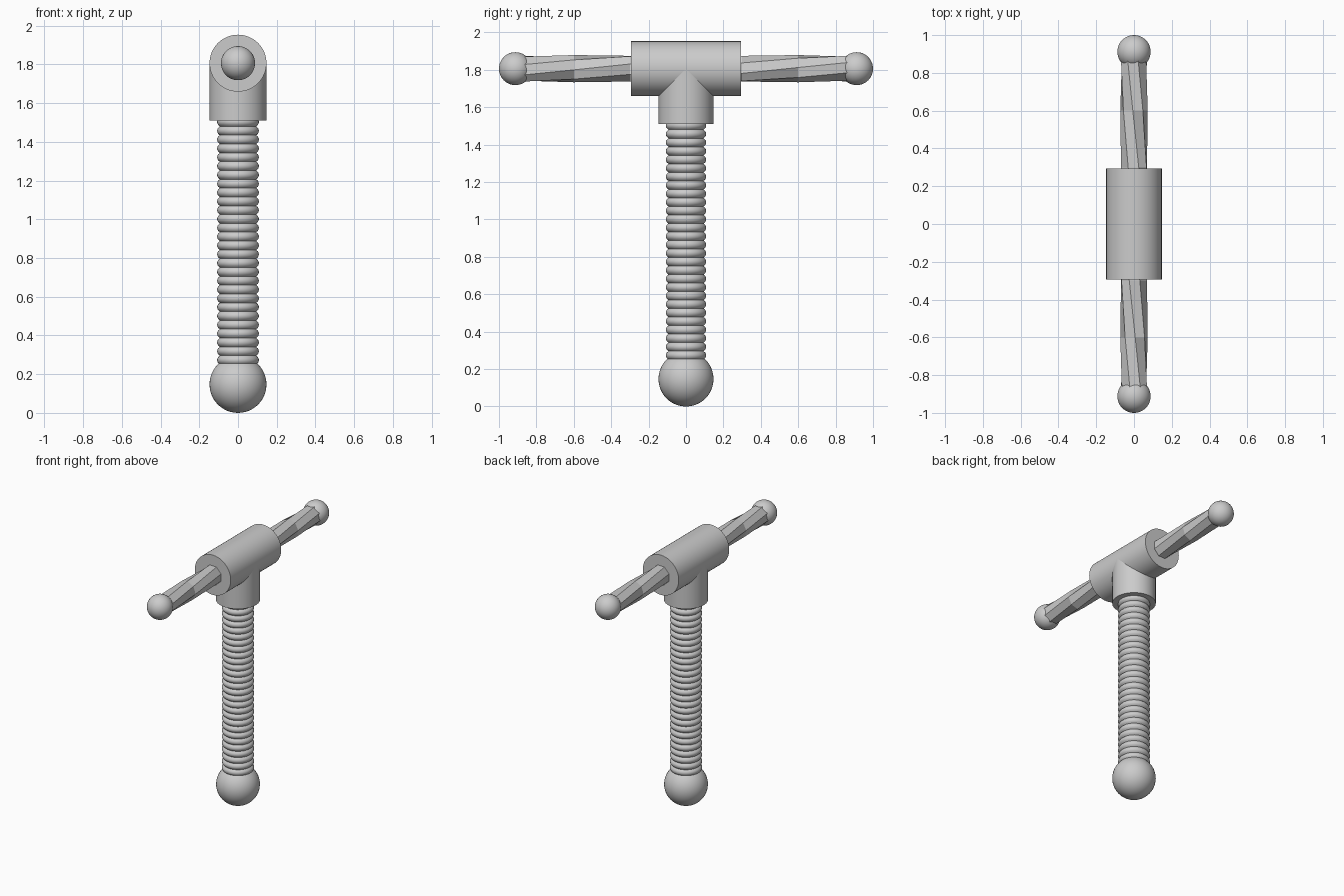
import bpy, bmesh, math
from mathutils import Matrix

if "Cube" in bpy.data.objects:
    bpy.data.objects.remove(bpy.data.objects["Cube"])

AXIS_Z = 1.806
ROT_Y = Matrix.Rotation(-math.pi / 2, 4, 'X')   # local z -> world y


def finish(bm, name, smooth=True):
    bmesh.ops.recalc_face_normals(bm, faces=bm.faces)
    me = bpy.data.meshes.new(name)
    bm.to_mesh(me)
    bm.free()
    ob = bpy.data.objects.new(name, me)
    bpy.context.collection.objects.link(ob)
    if smooth:
        bpy.context.view_layer.objects.active = ob
        ob.select_set(True)
        bpy.ops.object.shade_smooth_by_angle(angle=math.radians(35))
        ob.select_set(False)
    return ob


def ball(name, r, loc):
    bm = bmesh.new()
    bmesh.ops.create_uvsphere(bm, u_segments=48, v_segments=24, radius=r,
                              matrix=Matrix.Translation(loc))
    return finish(bm, name)


def cylinder(name, r, length, matrix):
    bm = bmesh.new()
    bmesh.ops.create_cone(bm, cap_ends=True, segments=64, radius1=r, radius2=r,
                          depth=length, matrix=matrix)
    return finish(bm, name)


def loft(name, rings, smooth=True):
    bm = bmesh.new()
    loops = [[bm.verts.new(p) for p in ring] for ring in rings]
    n = len(loops[0])
    for a, b in zip(loops, loops[1:]):
        for i in range(n):
            j = (i + 1) % n
            bm.faces.new((a[i], a[j], b[j], b[i]))
    bm.faces.new(loops[0])
    bm.faces.new(loops[-1])
    return finish(bm, name, smooth)


# Tee fitting: horizontal sleeve and vertical socket
cylinder("sleeve", 0.147, 0.59, Matrix.Translation((0, 0, AXIS_Z)) @ ROT_Y)
cylinder("socket", 0.147, AXIS_Z - 1.51, Matrix.Translation((0, 0, (AXIS_Z + 1.51) / 2)))

# Ridged shaft: stack of rounded rings
z0, z1, count, steps = 0.25, 1.525, 28, 6
rings = []
for k in range(count * steps + 1):
    z = z0 + (z1 - z0) * k / (count * steps)
    r = 0.094 + 0.014 * math.sin(math.pi * (k % steps) / steps) ** 0.7
    rings.append([(r * math.cos(a), r * math.sin(a), z)
                  for a in (2 * math.pi * i / 48 for i in range(48))])
loft("ridged_shaft", rings)

# Twisted faceted crossbar
SIDES, SEGS, TWIST = 8, 6, math.radians(150)
bar = []
for k in range(SEGS + 1):
    t = k / SEGS - 0.5
    bar.append([(0.073 * math.cos(a), 1.8 * t, AXIS_Z + 0.073 * math.sin(a))
                for a in (2 * math.pi * i / SIDES + TWIST * t for i in range(SIDES))])
loft("twisted_bar", bar, smooth=False)

# Balls at the bottom and both bar ends
ball("base_ball", 0.147, (0, 0, 0.147))
for side, name in ((-1, "front_end_ball"), (1, "back_end_ball")):
    ball(name, 0.088, (0, side * 0.912, AXIS_Z))
